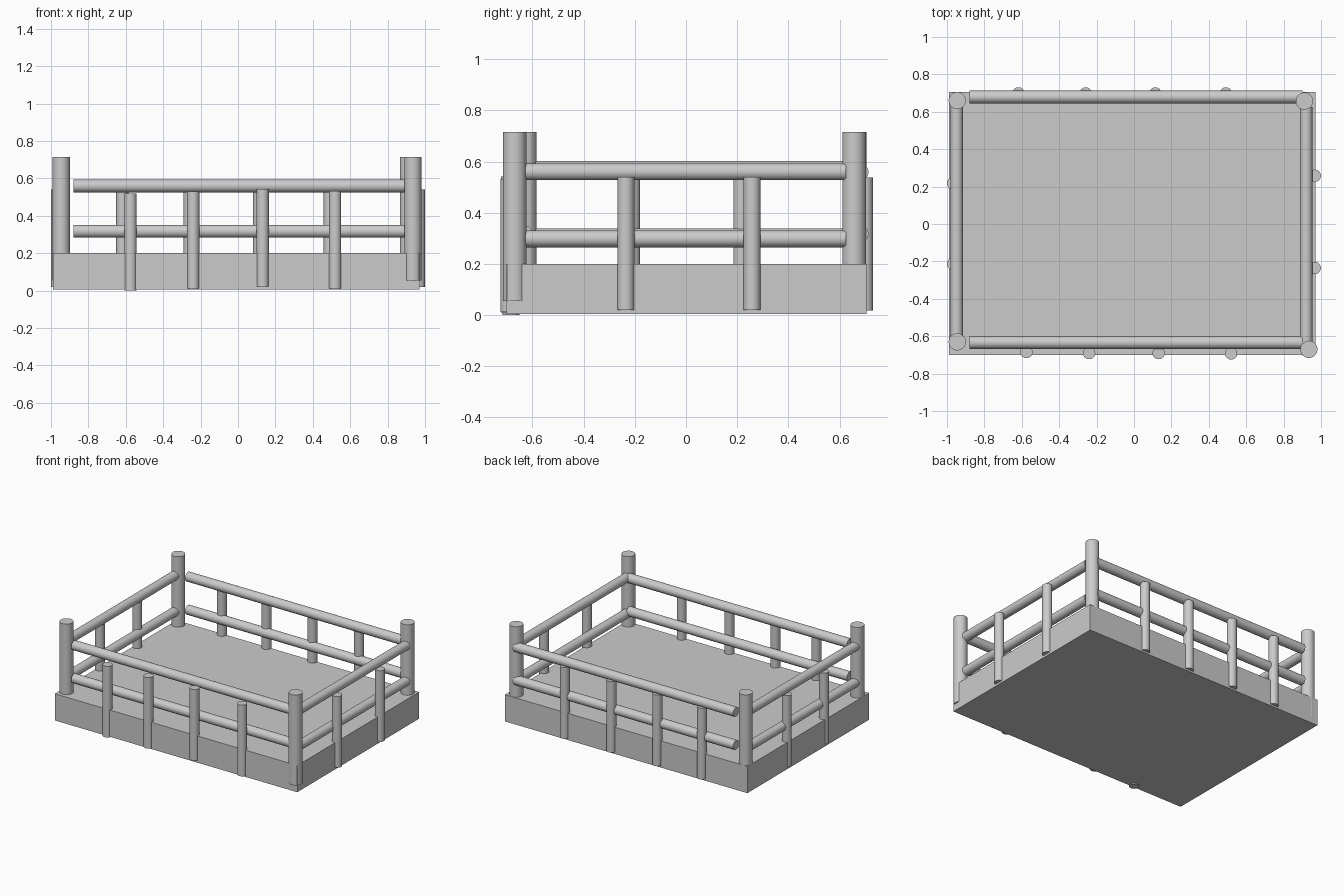
import bpy
from mathutils import Vector

if "Cube" in bpy.data.objects:
    bpy.data.objects.remove(bpy.data.objects["Cube"])


def rod(name, start, end, radius, sides=32):
    """Round bar between two points."""
    a, b = Vector(start), Vector(end)
    d = b - a
    bpy.ops.mesh.primitive_cylinder_add(vertices=sides, radius=radius,
                                        depth=d.length, location=(a + b) / 2)
    o = bpy.context.object
    o.name = name
    o.rotation_euler = d.to_track_quat('Z', 'Y').to_euler()
    bpy.ops.object.shade_smooth_by_angle()
    return o


def upright(name, x, y, z0, z1, radius):
    return rod(name, (x, y, z0), (x, y, z1), radius)


# Platform slab
bpy.ops.mesh.primitive_cube_add(size=1, location=(-0.01, 0.002, 0.1025))
slab = bpy.context.object
slab.name = "platform"
slab.scale = (1.96, 1.406, 0.195)

# Corner posts, slightly irregular placement
for name, x, y in (("front_left", -0.945, -0.63), ("front_right", 0.935, -0.67),
                   ("back_right", 0.911, 0.657), ("back_left", -0.945, 0.66)):
    upright(name + "_post", x, y, 0.055, 0.715, 0.046)

# Two horizontal rails per side
for level, zx, zr, zl in (("lower", 0.317, 0.298, 0.306), ("upper", 0.559, 0.56, 0.57)):
    rod(f"front_{level}_rail", (-0.88, -0.634, zx), (0.902, -0.634, zx), 0.034)
    rod(f"back_{level}_rail", (-0.88, 0.679, zx), (0.902, 0.679, zx), 0.034)
    rod(f"right_{level}_rail", (0.921, -0.64, zr), (0.921, 0.625, zr), 0.033)
    rod(f"left_{level}_rail", (-0.948, -0.63, zl), (-0.948, 0.635, zl), 0.033)

# Front and back balusters fixed to the slab faces
for i, (x, y, z) in enumerate(((-0.575, -0.684, 0.0), (-0.24, -0.69, 0.01),
                               (0.132, -0.69, 0.022), (0.519, -0.692, 0.012))):
    upright(f"front_baluster_{i + 1}", x, y, z, z + 0.52, 0.033)
for i, x in enumerate((-0.618, -0.258, 0.114, 0.491)):
    upright(f"back_baluster_{i + 1}", x, 0.698, 0.018, 0.538, 0.033)

# Side balusters
for i, (yl, yr) in enumerate(((-0.213, -0.235), (0.218, 0.258))):
    upright(f"left_baluster_{i + 1}", -0.967, yl, 0.02, 0.54, 0.033)
    upright(f"right_baluster_{i + 1}", 0.966, yr, 0.02, 0.54, 0.033)
